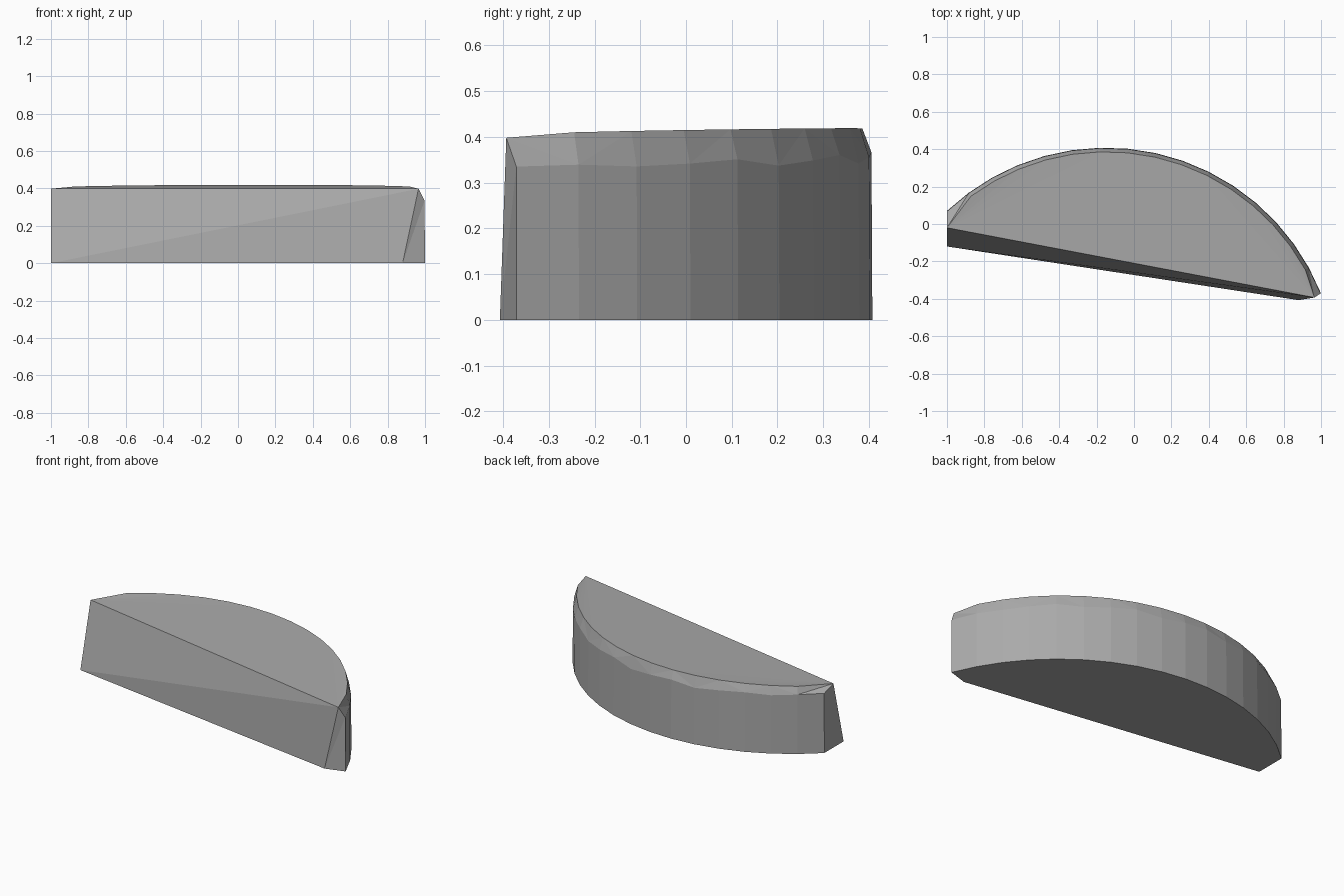
import bpy, bmesh, math

cube = bpy.data.objects.get("Cube")
if cube:
    bpy.data.objects.remove(cube, do_unlink=True)

# One plain grey
grey = bpy.data.materials.new("plain grey")
grey.use_nodes = True
COLOUR = (0.4, 0.4, 0.4, 1)
grey.diffuse_color = COLOUR
grey.node_tree.nodes["Principled BSDF"].inputs["Base Color"].default_value = COLOUR

# Circle of the curved wall, swept from the left tip to the square end
CX, CY, R = -0.15, -0.83, 1.238
START, END = math.atan2(0.46, 1.15), math.atan2(0.9, -0.85)
STEPS = 16

bm = bmesh.new()


def arc_point(t, inset, z):
    a = START + (END - START) * t
    r = R - inset
    return bm.verts.new((max(-1, CX + r * math.cos(a)), CY + r * math.sin(a), z))


# Curved wall: foot, uneven shoulder line and slightly domed rim
foot, shoulder, rim = [], [], []
for i in range(STEPS + 1):
    t = i / STEPS
    foot.append(arc_point(t, 0, 0))
    wave = 0.335 + 0.035 * t + 0.012 * math.sin(i * 2.1) * math.sin(math.pi * t)
    shoulder.append(arc_point(t, 0.002, wave))
    if 0 < i < STEPS:
        rim.append(arc_point(t, 0.022, 0.403 + 0.016 * math.sin(math.pi * t) ** 0.5))

# Corners of the sloping cut face
foot_right = bm.verts.new((0.88, -0.407, 0))
foot_left = bm.verts.new((-1, -0.12, 0))
top_right = bm.verts.new((0.965, -0.393, 0.398))
top_left = bm.verts.new((-1, -0.02, 0.398))
rim = [top_right] + rim + [top_left]

for i in range(STEPS):
    bm.faces.new((foot[i], foot[i + 1], shoulder[i + 1], shoulder[i]))
    # Shoulder facets with alternating diagonals
    a, b, c, d = shoulder[i], shoulder[i + 1], rim[i + 1], rim[i]
    tris = ((a, b, c), (a, c, d)) if i % 2 else ((a, b, d), (b, c, d))
    for tri in tris:
        bm.faces.new(tri)

# Cut face, end faces and base
bm.faces.new((foot_left, foot_right, top_right))
bm.faces.new((foot_left, top_right, top_left))
bm.faces.new((foot_right, foot[0], shoulder[0]))
bm.faces.new((foot_right, shoulder[0], top_right))
bm.faces.new((foot[-1], foot_left, top_left, shoulder[-1]))
bm.faces.new([foot_left] + foot[::-1] + [foot_right])

# Top: two fans meeting at the middle of the rim
mid = STEPS // 2
bm.faces.new((top_left, top_right, rim[mid]))
for i in range(1, STEPS - 1):
    corner = top_right if i < mid else top_left
    bm.faces.new((corner, rim[i], rim[i + 1]))

bmesh.ops.recalc_face_normals(bm, faces=bm.faces)
mesh = bpy.data.meshes.new("half_round_block")
bm.to_mesh(mesh)
bm.free()
mesh.materials.append(grey)
block = bpy.data.objects.new("half_round_block", mesh)
bpy.context.collection.objects.link(block)
